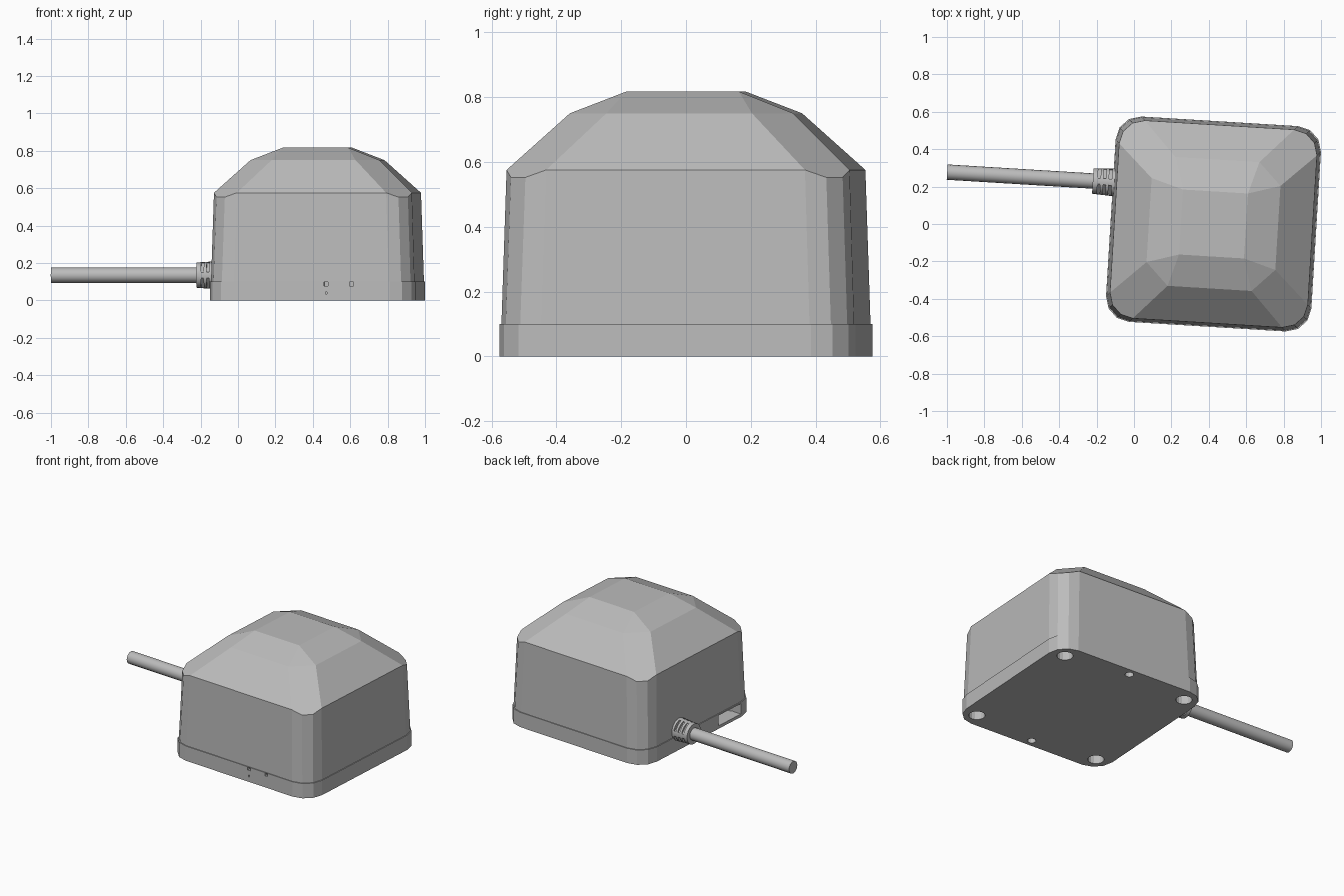
import bpy, bmesh, math
from mathutils import Matrix, Vector

cube = bpy.data.objects.get("Cube")
if cube:
    bpy.data.objects.remove(cube, do_unlink=True)

grey = bpy.data.materials.new("plain grey")
grey.use_nodes = True
grey.diffuse_color = (0.5, 0.5, 0.5, 1)
grey.node_tree.nodes["Principled BSDF"].inputs["Base Color"].default_value = (0.5, 0.5, 0.5, 1)
parts = []


def add_object(name, bm, keep=True):
    bmesh.ops.recalc_face_normals(bm, faces=bm.faces)
    mesh = bpy.data.meshes.new(name)
    bm.to_mesh(mesh)
    bm.free()
    ob = bpy.data.objects.new(name, mesh)
    bpy.context.collection.objects.link(ob)
    if keep:
        mesh.materials.append(grey)
        parts.append(ob)
    return ob


def rounded_square(half, radius, z, steps=3):
    """Square outline with arc corners."""
    points = []
    inner = half - radius
    for quarter in range(4):
        turn = Matrix.Rotation(quarter * math.pi / 2, 3, 'Z')
        for i in range(steps + 1):
            a = i / steps * math.pi / 2
            points.append(turn @ Vector((inner + radius * math.cos(a),
                                         inner + radius * math.sin(a), z)))
    return points


def add_ring(bm, points):
    return [bm.verts.new(p) for p in points]


def bridge(bm, low, high):
    n = len(low)
    for i in range(n):
        j = (i + 1) % n
        bm.faces.new((low[i], low[j], high[j], high[i]))


def box(bm, centre, size, turn=Matrix()):
    bmesh.ops.create_cube(bm, size=1, matrix=turn @ Matrix.Translation(centre)
                          @ Matrix.Diagonal((*size, 1)))


def cylinder(bm, start, axis, length, r1, r2=None, sides=16):
    rot = Vector(axis).to_track_quat('Z', 'Y').to_matrix().to_4x4()
    mid = Vector(start) + Vector(axis) * length / 2
    bmesh.ops.create_cone(bm, cap_ends=True, segments=sides, radius1=r1,
                          radius2=r1 if r2 is None else r2, depth=length,
                          matrix=Matrix.Translation(mid) @ rot)


def cut(ob, bm):
    cutter = add_object("cutter", bm, keep=False)
    cutter.hide_render = True
    mod = ob.modifiers.new("cut", 'BOOLEAN')
    mod.operation = 'DIFFERENCE'
    mod.solver = 'EXACT'
    mod.object = cutter
    bpy.context.view_layer.objects.active = ob
    bpy.ops.object.modifier_apply(modifier=mod.name)
    bpy.data.objects.remove(cutter, do_unlink=True)


# Base tray
bm = bmesh.new()
low = add_ring(bm, rounded_square(0.55, 0.13, 0))
high = add_ring(bm, rounded_square(0.55, 0.13, 0.1))
bridge(bm, low, high)
bm.faces.new(low)
bm.faces.new(high)
base = add_object("base_tray", bm)

# Screw holes and pin holes underneath, port in the side, front indicator recesses
bm = bmesh.new()
for x in (-0.45, 0.45):
    for y in (-0.45, 0.45):
        cylinder(bm, (x, y, -0.01), (0, 0, 1), 0.07, 0.05)
for y in (-0.5, 0.5):
    cylinder(bm, (0, y, -0.01), (0, 0, 1), 0.06, 0.027, sides=12)
box(bm, (-0.5, -0.3, 0.055), (0.3, 0.22, 0.07))
for x in (0.08, 0.215):
    box(bm, (x, -0.55, 0.088), (0.022, 0.05, 0.02))
box(bm, (0.08, -0.55, 0.04), (0.008, 0.05, 0.012))
cut(base, bm)

# Tapered upper shell with faceted dome
bm = bmesh.new()
foot = add_ring(bm, rounded_square(0.545, 0.13, 0.1))
eave_points = rounded_square(0.53, 0.13, 0)
for p in eave_points:
    # corner planes fall away diagonally, so the eave dips at each corner
    diagonal = (abs(p.x) + abs(p.y)) / math.sqrt(2)
    p.z = 0.75 - 0.686 * (diagonal - 0.403)
eave = add_ring(bm, eave_points)
shoulder = add_ring(bm, rounded_square(0.345, 0.12, 0.75, steps=1))
crown = add_ring(bm, [Matrix.Rotation(q * math.pi / 2, 3, 'Z') @ Vector((0.174, 0.174, 0.817))
                      for q in range(4)])
bridge(bm, foot, eave)
bm.faces.new(foot)
bm.faces.new(crown)
for q in range(4):
    n = (q + 1) % 4
    a, b, c = shoulder[2 * q], shoulder[2 * q + 1], shoulder[2 * n]
    corner = eave[4 * q:4 * q + 4]
    bm.faces.new(corner + [b, a])
    bm.faces.new((corner[-1], eave[4 * n], c, b))
    bm.faces.new((a, b, crown[q]))
    bm.faces.new((b, c, crown[n], crown[q]))
add_object("upper_shell", bm)

# Strain relief collar with slots on its four diagonals
cy, cz = 0.19, 0.135
bm = bmesh.new()
cylinder(bm, (-0.52, cy, cz), (-1, 0, 0), 0.138, 0.076, 0.068, sides=20)
collar = add_object("cable_collar", bm)
bm = bmesh.new()
for i in range(4):
    turn = (Matrix.Translation((0, cy, cz))
            @ Matrix.Rotation(math.radians(45 + 90 * i), 4, 'X'))
    for x in (-0.565, -0.595, -0.625):
        box(bm, (x, 0, 0.075), (0.015, 0.075, 0.04), turn)
cut(collar, bm)

# Cable
bm = bmesh.new()
cylinder(bm, (-0.64, cy, cz), (-1, 0, 0), 0.798, 0.041)
cable = add_object("cable", bm)

# Smooth the round parts and turn the whole assembly slightly
for ob in bpy.context.selected_objects:
    ob.select_set(False)
for ob in (collar, cable):
    ob.select_set(True)
bpy.context.view_layer.objects.active = cable
bpy.ops.object.shade_smooth_by_angle(angle=math.radians(30))
placement = Matrix.Translation((0.425, 0, 0)) @ Matrix.Rotation(math.radians(-3.5), 4, 'Z')
for ob in parts:
    ob.matrix_world = placement
